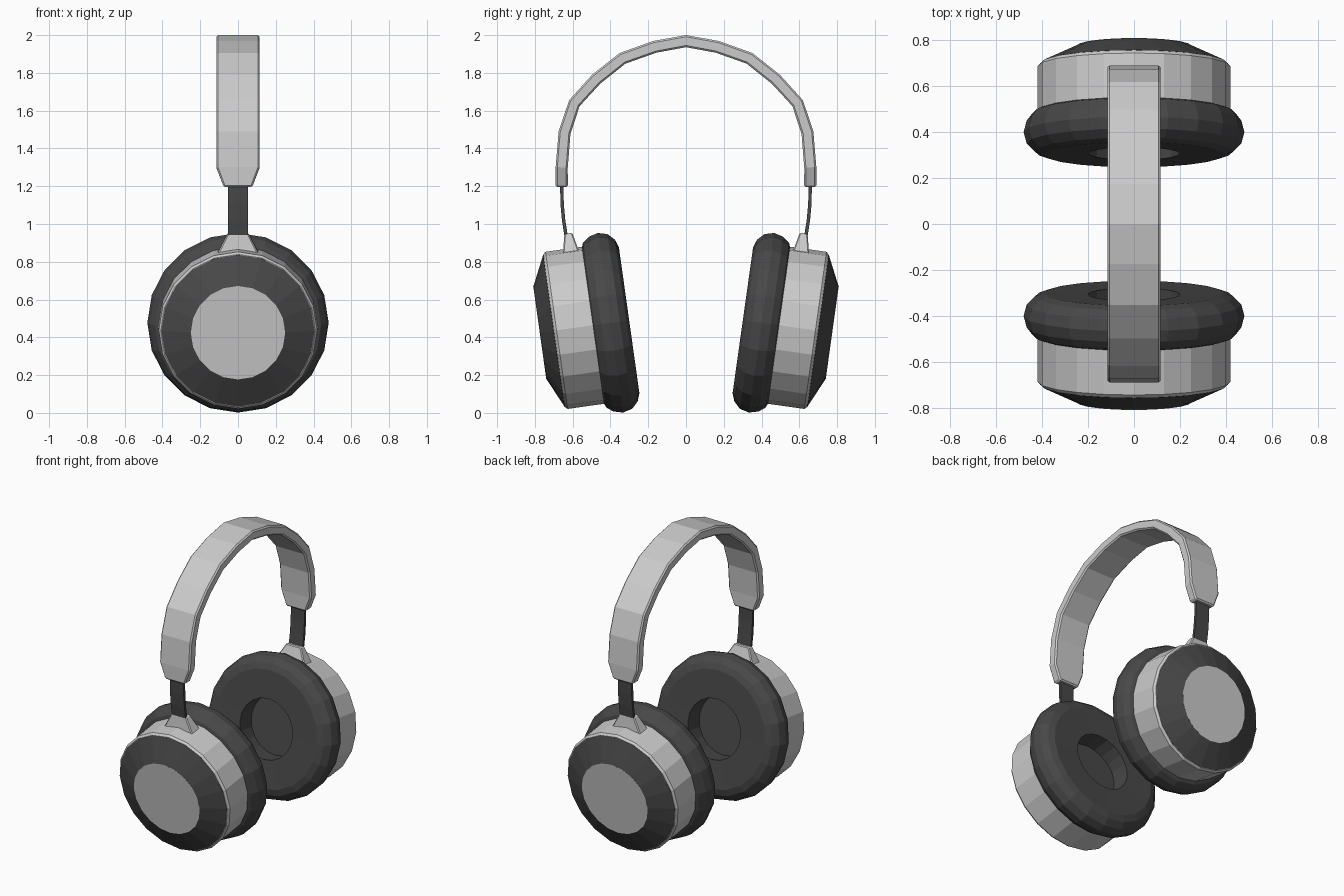
import bpy, bmesh, math
from mathutils import Vector

if "Cube" in bpy.data.objects:
    bpy.data.objects.remove(bpy.data.objects["Cube"])

TILT = math.radians(8)
CENTRE = Vector((0, 0.40, 0.477))
OUT = Vector((0, math.cos(TILT), -math.sin(TILT)))   # ear cup axis, outward
UP = Vector((0, math.sin(TILT), math.cos(TILT)))     # ear cup up
SIDE = Vector((1, 0, 0))
SEGS = 20

dark = bpy.data.materials.new("dark_grey")
dark.diffuse_color = (0.065, 0.065, 0.065, 1)
dark.use_nodes = True
dark.node_tree.nodes["Principled BSDF"].inputs["Base Color"].default_value = dark.diffuse_color


def cup_point(x, d, r):
    return CENTRE + SIDE * x + OUT * d + UP * r


def finish(name, bm, mat=None, mirror=True, bevel=0):
    bmesh.ops.recalc_face_normals(bm, faces=bm.faces[:])
    me = bpy.data.meshes.new(name)
    bm.to_mesh(me)
    bm.free()
    ob = bpy.data.objects.new(name, me)
    bpy.context.collection.objects.link(ob)
    if mat:
        me.materials.append(mat)
    if bevel:
        b = ob.modifiers.new("bevel", 'BEVEL')
        b.width, b.segments = bevel, 1
        b.limit_method, b.angle_limit = 'ANGLE', math.radians(50)
    if mirror:
        m = ob.modifiers.new("mirror", 'MIRROR')
        m.use_axis = (False, True, False)
        m.use_clip = m.use_mirror_merge = False
    return ob


def lathe(name, profile, mat=None):
    """Turn (depth, radius) points around the cup axis and cap both ends."""
    bm = bmesh.new()
    rings = []
    for d, r in profile:
        angles = [2 * math.pi * i / SEGS for i in range(SEGS)]
        rings.append([bm.verts.new(cup_point(r * math.sin(a), d, r * math.cos(a)))
                      for a in angles])
    for a, b in zip(rings, rings[1:]):
        for i in range(SEGS):
            j = (i + 1) % SEGS
            bm.faces.new((a[i], a[j], b[j], b[i]))
    bm.faces.new(rings[0])
    bm.faces.new(rings[-1])
    return finish(name, bm, mat)


def strip(name, path, widths, thick, mat=None, mirror=True, bevel=0):
    """Sweep a flat rectangle along (y, z) points; the path is the centre line."""
    bm = bmesh.new()
    rings = []
    n = len(path)
    for k, (y, z) in enumerate(path):
        p = Vector(path[max(k - 1, 0)])
        q = Vector(path[min(k + 1, n - 1)])
        t = (q - p).normalized()
        nrm = Vector((0, -t.y, t.x)) * thick / 2
        c, w = Vector((0, y, z)), SIDE * widths[k]
        rings.append([bm.verts.new(v) for v in
                      (c - w - nrm, c + w - nrm, c + w + nrm, c - w + nrm)])
    for a, b in zip(rings, rings[1:]):
        for i in range(4):
            j = (i + 1) % 4
            bm.faces.new((a[i], a[j], b[j], b[i]))
    bm.faces.new(rings[0])
    bm.faces.new(rings[-1])
    return finish(name, bm, mat, mirror, bevel)


# Ear cushions: rounded ring with a recessed floor
lathe("ear_cushion", [(0.03, 0.20), (-0.095, 0.20), (-0.10, 0.39), (-0.085, 0.432),
                      (-0.05, 0.467), (0, 0.48), (0.05, 0.467),
                      (0.085, 0.44), (0.10, 0.40)], dark)

# Ear cup housings with a chamfered rim
lathe("ear_cup_housing", [(0.08, 0.41), (0.095, 0.42), (0.288, 0.42), (0.302, 0.408)])

# Sloping outer covers and their round plates
lathe("outer_cover", [(0.295, 0.405), (0.303, 0.405), (0.376, 0.25)], dark)
lathe("outer_plate", [(0.37, 0.245), (0.378, 0.25)])

# Tapered hinge blocks on top of the cups
bm = bmesh.new()
corners = ((-1, -1), (1, -1), (1, 1), (-1, 1))
low = [bm.verts.new(cup_point(0.115 * a, 0.155 + 0.046 * b, 0.385)) for a, b in corners]
high = [bm.verts.new(cup_point(0.055 * a, 0.155 + 0.021 * b, 0.50)) for a, b in corners]
bm.faces.new(low)
bm.faces.new(high)
for i in range(4):
    j = (i + 1) % 4
    bm.faces.new((low[i], low[j], high[j], high[i]))
finish("hinge_block", bm, bevel=0.006)

# Thin slider arms
strip("slider_arm", [(0.632, 0.92), (0.648, 1.02), (0.656, 1.11), (0.658, 1.25)],
      [0.052] * 4, 0.018, dark)

# Headband arch with tapered ends
half = [(0.658, 1.195), (0.658, 1.30), (0.643, 1.483), (0.591, 1.64),
        (0.476, 1.766), (0.336, 1.877), (0.165, 1.938)]
path = half + [(0, 1.968)] + [(-y, z) for y, z in reversed(half)]
widths = [0.075] + [0.115] * (len(path) - 2) + [0.075]
strip("headband", path, widths, 0.064, mirror=False, bevel=0.009)
